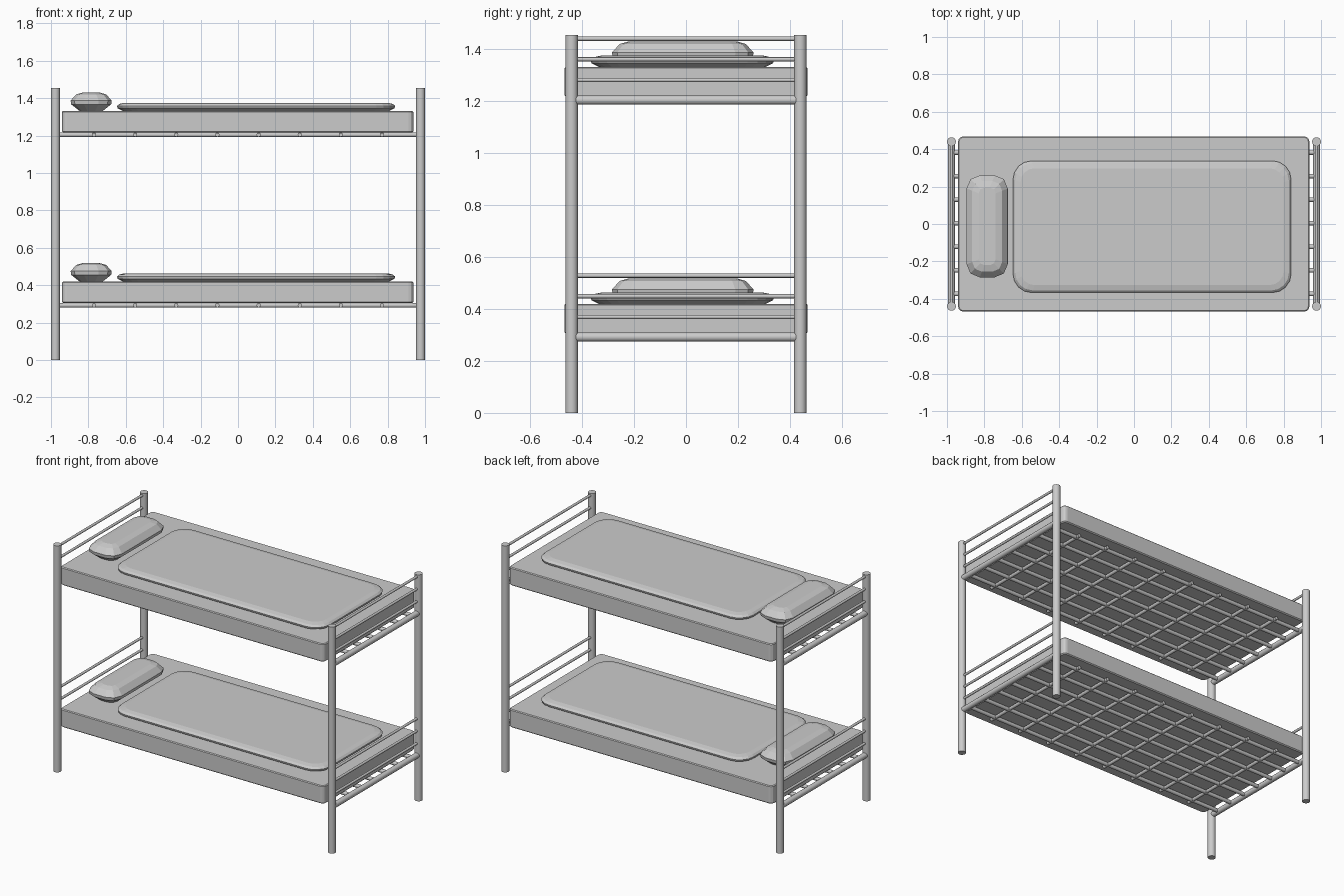
import bpy, bmesh, math
from mathutils import Vector

if "Cube" in bpy.data.objects:
    bpy.data.objects.remove(bpy.data.objects["Cube"])


def rod(name, a, b, r, sides=12):
    a, b = Vector(a), Vector(b)
    d = b - a
    bpy.ops.mesh.primitive_cylinder_add(vertices=sides, radius=r, depth=d.length, location=(a + b) / 2)
    o = bpy.context.object
    o.name = name
    o.rotation_euler = d.to_track_quat('Z', 'Y').to_euler()
    bpy.ops.object.shade_smooth_by_angle(angle=math.radians(40))
    return o


def cushion(name, x0, x1, y0, y1, layers, radius, segs):
    """Stack rounded rectangles; each layer is (height, inset)."""
    bm = bmesh.new()
    rings = []
    for z, inset in layers:
        r = max(radius - inset * 0.6, 0.008)
        ring = []
        for cx, cy, start in ((x1 - inset - r, y1 - inset - r, 0), (x0 + inset + r, y1 - inset - r, 90),
                              (x0 + inset + r, y0 + inset + r, 180), (x1 - inset - r, y0 + inset + r, 270)):
            for i in range(segs + 1):
                t = math.radians(start + 90 * i / segs)
                ring.append(bm.verts.new((cx + r * math.cos(t), cy + r * math.sin(t), z)))
        rings.append(ring)
    n = len(rings[0])
    for lo, hi in zip(rings, rings[1:]):
        for i in range(n):
            bm.faces.new((lo[i], lo[(i + 1) % n], hi[(i + 1) % n], hi[i]))
    bm.faces.new(rings[0][::-1])
    bm.faces.new(rings[-1])
    me = bpy.data.meshes.new(name)
    bm.to_mesh(me)
    bm.free()
    o = bpy.data.objects.new(name, me)
    bpy.context.collection.objects.link(o)
    return o


# corner posts
for sx in (-1, 1):
    for sy in (-1, 1):
        rod("post", (sx * 0.976, sy * 0.44, 0), (sx * 0.976, sy * 0.44, 1.455), 0.024, 16)

# two identical bunks
for level, z in (("lower", 0.0), ("upper", 0.912)):
    # end frames: thick bearer and three thin rails
    for x in (-0.976, 0.976):
        rod(level + "_bearer", (x, -0.44, z + 0.292), (x, 0.44, z + 0.292), 0.018)
        for h in (0.369, 0.449, 0.528):
            rod(level + "_end_rail", (x, -0.44, z + h), (x, 0.44, z + h), 0.008)
    # support grid under the mattress
    for i in range(7):
        y = 0.382 - i * 0.126
        rod(level + "_long_bar", (-0.976, y, z + 0.292), (0.976, y, z + 0.292), 0.012)
    for i in range(8):
        x = -0.77 + i * 0.22
        rod(level + "_cross_bar", (x, -0.41, z + 0.292), (x, 0.41, z + 0.292), 0.011)
    # bedding
    cushion(level + "_mattress", -0.94, 0.937, -0.468, 0.468,
            [(z + 0.304, 0.006), (z + 0.31, 0), (z + 0.415, 0), (z + 0.42, 0.005)], 0.025, 3)
    cushion(level + "_blanket", -0.647, 0.84, -0.367, 0.338,
            [(z + 0.418, 0.035), (z + 0.434, 0.003), (z + 0.446, 0), (z + 0.457, 0.012), (z + 0.463, 0.04)], 0.1, 4)
    cushion(level + "_pillow", -0.895, -0.675, -0.285, 0.26,
            [(z + 0.418, 0.05), (z + 0.455, 0.003), (z + 0.475, 0), (z + 0.508, 0.03), (z + 0.518, 0.065)], 0.07, 2)
